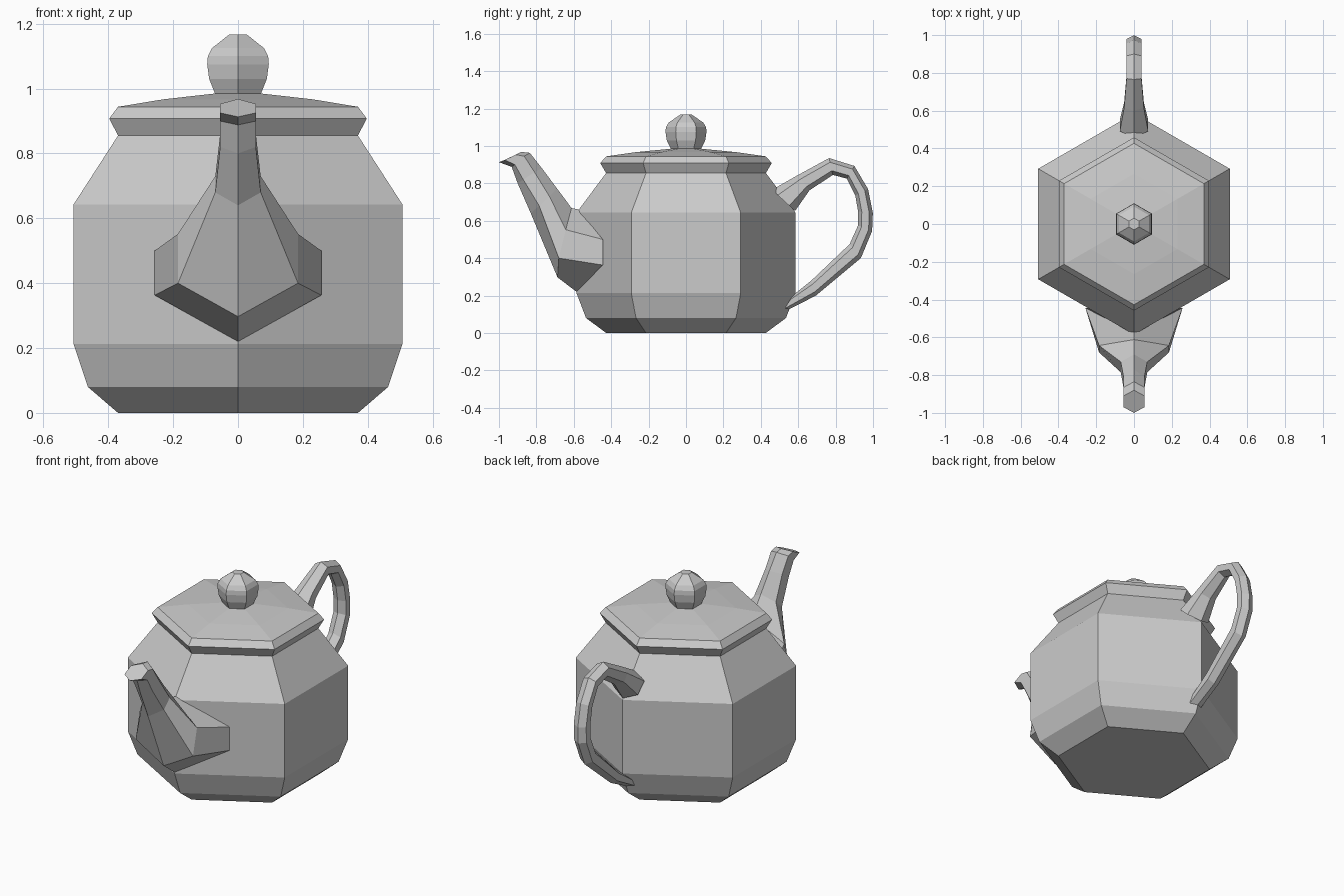
import bpy, bmesh
from math import sin, cos, pi

SIDES = 6


def loft(name, rings, cap_start=True, cap_end=True):
    """Skin a list of equal-length point rings into a flat-shaded mesh."""
    bm = bmesh.new()
    loops = [[bm.verts.new(p) for p in ring] for ring in rings]
    for a, b in zip(loops, loops[1:]):
        n = len(a)
        for i in range(n):
            j = (i + 1) % n
            bm.faces.new((a[i], a[j], b[j], b[i]))
    if cap_start:
        bm.faces.new(loops[0][::-1])
    if cap_end:
        bm.faces.new(loops[-1])
    bmesh.ops.recalc_face_normals(bm, faces=bm.faces)
    mesh = bpy.data.meshes.new(name)
    bm.to_mesh(mesh)
    bm.free()
    obj = bpy.data.objects.new(name, mesh)
    bpy.context.collection.objects.link(obj)
    return obj


def lathe(name, profile):
    """Six-sided turned shape from (half width in x, z); corners point along y."""
    rings = []
    for w, z in profile:
        r = w / cos(pi / 6)
        rings.append([(r * sin(2 * pi * i / SIDES), r * cos(2 * pi * i / SIDES), z)
                      for i in range(SIDES)])
    return loft(name, rings)


def hexagon(w, a, b, c, d):
    """Mirrored hexagon section from four (y, z) points, a and d on the centre line."""
    return [(0, *a), (w, *b), (w, *c), (0, *d), (-w, *c), (-w, *b)]


def mix(a, b, t):
    return (a[0] + (b[0] - a[0]) * t, a[1] + (b[1] - a[1]) * t)


# Pot body, lid and knob
lathe("body", [(0.37, 0), (0.463, 0.08), (0.507, 0.213), (0.507, 0.643), (0.37, 0.855)])
lathe("lid", [(0.37, 0.855), (0.397, 0.908), (0.37, 0.944), (0.23, 0.967), (0.07, 0.985)])
lathe("lid_knob", [(0.07, 0.983), (0.089, 1.03), (0.095, 1.075), (0.093, 1.1),
                   (0.08, 1.125), (0.027, 1.167)])

# Spout: half width, then bottom, lower side, upper side and top points
spout = [
    (0.257, (-0.585, 0.22), (-0.445, 0.363), (-0.445, 0.50), (-0.575, 0.66)),
    (0.185, (-0.687, 0.297), (-0.68, 0.40), (-0.643, 0.552), (-0.612, 0.668)),
    (0.07, (-0.83, 0.64), (-0.785, 0.68), (-0.73, 0.73), (-0.69, 0.773)),
    (0.055, (-0.90, 0.80), (-0.87, 0.82), (-0.81, 0.86), (-0.77, 0.88)),
    (0.055, (-0.932, 0.888), (-0.915, 0.90), (-0.865, 0.945), (-0.835, 0.963)),
    (0.055, (-1.0, 0.913), (-0.97, 0.925), (-0.91, 0.953), (-0.88, 0.968)),
]
loft("spout", [hexagon(*s) for s in spout])

# Handle: half width, then outer and inner points of each section
handle = [
    (0.075, (0.46, 0.765), (0.583, 0.652)),
    (0.052, (0.60, 0.845), (0.66, 0.762)),
    (0.04, (0.765, 0.935), (0.785, 0.845)),
    (0.04, (0.90, 0.893), (0.86, 0.825)),
    (0.04, (0.973, 0.77), (0.905, 0.735)),
    (0.04, (0.999, 0.64), (0.92, 0.65)),
    (0.04, (0.995, 0.545), (0.92, 0.575)),
    (0.04, (0.935, 0.40), (0.875, 0.475)),
    (0.04, (0.695, 0.20), (0.67, 0.28)),
    (0.04, (0.515, 0.108), (0.57, 0.20)),
]
loft("handle", [hexagon(w, o, mix(o, i, 0.25), mix(o, i, 0.75), i) for w, o, i in handle])
